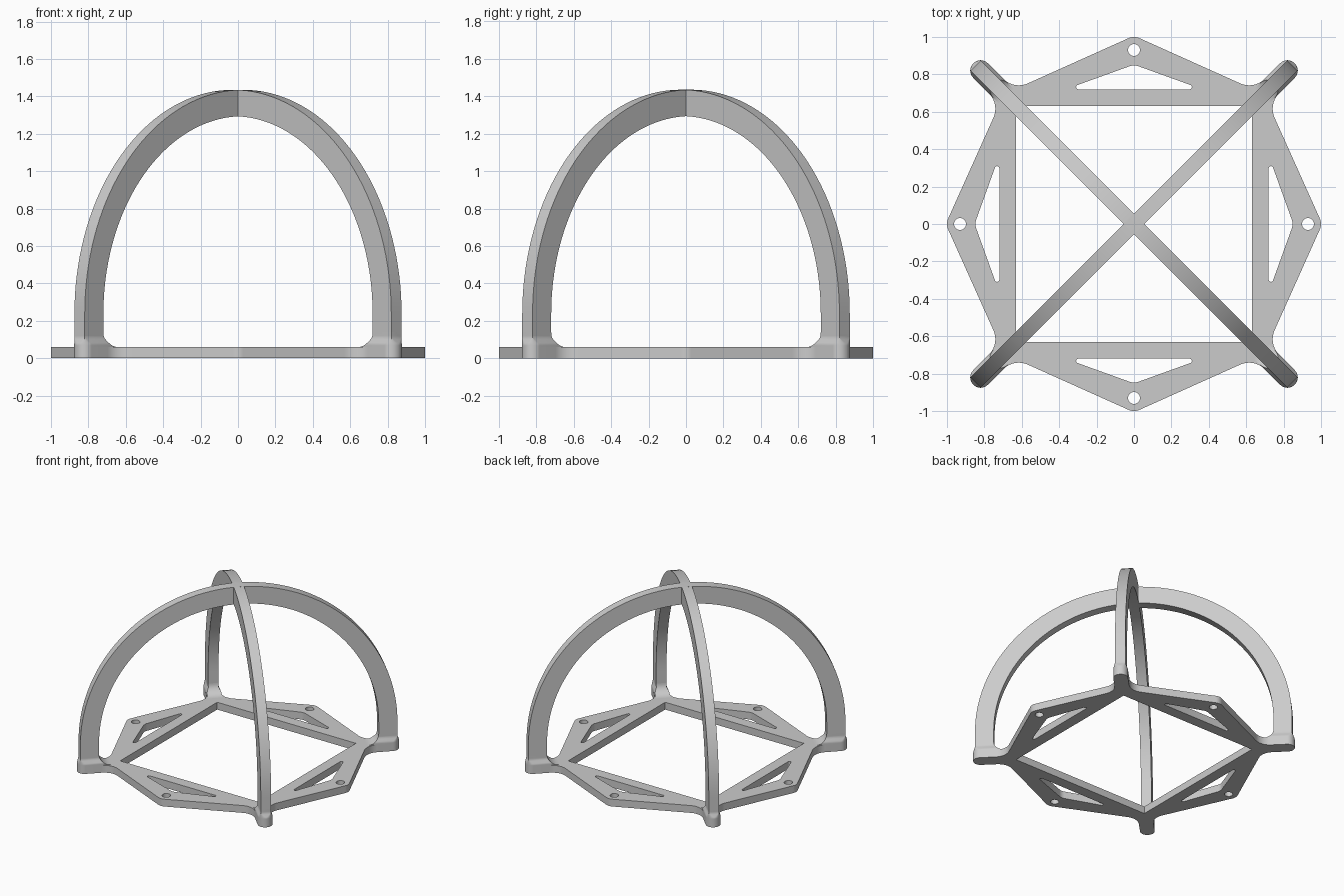
import bpy, bmesh
from math import sin, cos, pi, radians
from mathutils import Vector, Matrix

cube = bpy.data.objects.get("Cube")
if cube:
    bpy.data.objects.remove(cube, do_unlink=True)

grey = bpy.data.materials.new("plain_grey")
grey.use_nodes = True
grey.diffuse_color = (0.6, 0.6, 0.6, 1)
grey.node_tree.nodes["Principled BSDF"].inputs["Base Color"].default_value = (0.6, 0.6, 0.6, 1)

PLATE = 0.06                    # plate thickness
R_OUT, R_IN = 1.198, 1.057      # arch radii
ARCH_Z = 0.237                  # height of the arch centre
ARCH_W, LUG_W = 0.039, 0.055    # half widths
LUG_END = 1.215                 # how far the corner lugs reach along the diagonal


def rounded(corners, steps=8):
    """Closed outline from (x, y, radius) corners."""
    pts = []
    for i, (x, y, r) in enumerate(corners):
        p = Vector((x, y))
        if r == 0:
            pts.append(p)
            continue
        a = (Vector(corners[i - 1][:2]) - p).normalized()
        b = (Vector(corners[(i + 1) % len(corners)][:2]) - p).normalized()
        half = a.angle(b) / 2
        mid = (a + b).normalized()
        centre = p + mid * (r / sin(half))
        start = -mid
        sweep = pi / 2 - half
        side = 1 if (a.x * b.y - a.y * b.x) > 0 else -1
        for k in range(steps + 1):
            t = side * sweep * (2 * k / steps - 1)
            d = Vector((start.x * cos(t) - start.y * sin(t),
                        start.x * sin(t) + start.y * cos(t)))
            # walk from the incoming edge to the outgoing edge
            pts.append(centre + d * r)
        arc = pts[-steps - 1:]
        if (arc[0] - p).dot(a) < (arc[-1] - p).dot(a):
            pts[-steps - 1:] = arc[::-1]
    return pts


def turned(points, quarter):
    m = Matrix.Rotation(-quarter * pi / 2, 2)
    return [m @ Vector(p[:2]) for p in points]


def finish(ob, angle=30):
    ob.data.materials.clear()
    ob.data.materials.append(grey)
    bpy.ops.object.select_all(action='DESELECT')
    ob.select_set(True)
    bpy.context.view_layer.objects.active = ob
    bpy.ops.object.shade_smooth_by_angle(angle=radians(angle))


def loft(name, rings, turn):
    """Skin a list of matching rings, cap both ends, rotate about z."""
    bm = bmesh.new()
    rows = [[bm.verts.new(p) for p in ring] for ring in rings]
    n = len(rows[0])
    for low, high in zip(rows, rows[1:]):
        for i in range(n):
            j = (i + 1) % n
            bm.faces.new((low[i], low[j], high[j], high[i]))
    bm.faces.new(rows[0])
    bm.faces.new(rows[-1])
    bmesh.ops.recalc_face_normals(bm, faces=bm.faces)
    bm.transform(Matrix.Rotation(turn, 4, 'Z'))
    mesh = bpy.data.meshes.new(name)
    bm.to_mesh(mesh)
    bm.free()
    ob = bpy.data.objects.new(name, mesh)
    bpy.context.collection.objects.link(ob)
    finish(ob)


# Base plate: pointed tab on each side, lug on each corner, with cut-outs
h = 0.5 ** 0.5
lug = [((LUG_END - v) * h, (LUG_END + v) * h, LUG_W - 0.001) for v in (LUG_W, -LUG_W)]
quarter = [(0, 1.0067, 0.07), (0.641, 0.719, 0.115), lug[0], lug[1], (0.719, 0.641, 0.115)]
outline = []
for q in range(4):
    outline += [(p.x, p.y, c[2]) for p, c in zip(turned(quarter, q), quarter)]
slot = rounded([(-0.366, 0.72, 0.012), (0, 0.852, 0.07), (0.366, 0.72, 0.012)])
# lug corners are ordered so the outer edge runs from the +y side to the +x side
loops = [rounded(outline), [Vector((x, y)) for x, y in
         ((-0.63, -0.63), (0.63, -0.63), (0.63, 0.63), (-0.63, 0.63))]]
hole = [Vector((0.032 * cos(k * pi / 16), 0.93 + 0.032 * sin(k * pi / 16))) for k in range(32)]
for q in range(4):
    loops += [turned(slot, q), turned(hole, q)]

curve = bpy.data.curves.new("base_outline", 'CURVE')
curve.dimensions = '2D'
curve.fill_mode = 'BOTH'
curve.extrude = PLATE / 2
for pts in loops:
    s = curve.splines.new('POLY')
    s.points.add(len(pts) - 1)
    for sp, p in zip(s.points, pts):
        sp.co = (p.x, p.y, 0, 1)
    s.use_cyclic_u = True
helper = bpy.data.objects.new("base_outline", curve)
bpy.context.collection.objects.link(helper)
mesh = bpy.data.meshes.new_from_object(helper.evaluated_get(bpy.context.evaluated_depsgraph_get()))
bpy.data.objects.remove(helper, do_unlink=True)
mesh.transform(Matrix.Translation((0, 0, PLATE / 2)))
bm = bmesh.new()
bm.from_mesh(mesh)
bmesh.ops.remove_doubles(bm, verts=bm.verts, dist=0.00005)
bmesh.ops.recalc_face_normals(bm, faces=bm.faces)
bm.to_mesh(mesh)
bm.free()
base = bpy.data.objects.new("base_plate", mesh)
bpy.context.collection.objects.link(base)
finish(base)

# Two crossing arches with short straight legs
path = [(1, 0, 0.03)] + [(cos(k * pi / 72), sin(k * pi / 72), ARCH_Z) for k in range(73)] + [(-1, 0, 0.03)]
arch = [[(r * c, w, z + r * s) for r, w in
         ((R_OUT, -ARCH_W), (R_OUT, ARCH_W), (R_IN, ARCH_W), (R_IN, -ARCH_W))]
        for c, s, z in path]
for name, turn in (("arch_a", pi / 4), ("arch_b", -pi / 4)):
    loft(name, arch, turn)

# Flared feet blending each leg into its lug
foot = []
for k in range(13):
    a = k / 12 * pi / 2
    z = PLATE + 0.08 * (1 - cos(a))
    inner = R_IN - 0.09 * (1 - sin(a))
    flare = min(1, max(0, (0.11 - z) / 0.035))
    w = ARCH_W + (LUG_W - ARCH_W) * flare
    outer = R_OUT + (LUG_END - R_OUT) * flare
    r = 0.001 + (LUG_W - 0.002) * flare
    foot.append([(p.x, p.y, z) for p in rounded(
        [(inner, -w, 0), (outer, -w, min(r, w - 0.001)), (outer, w, min(r, w - 0.001)), (inner, w, 0)])])
for i, name in enumerate(("back_left", "back_right", "front_right", "front_left")):
    loft(name + "_foot", foot, pi / 4 + i * pi / 2)
